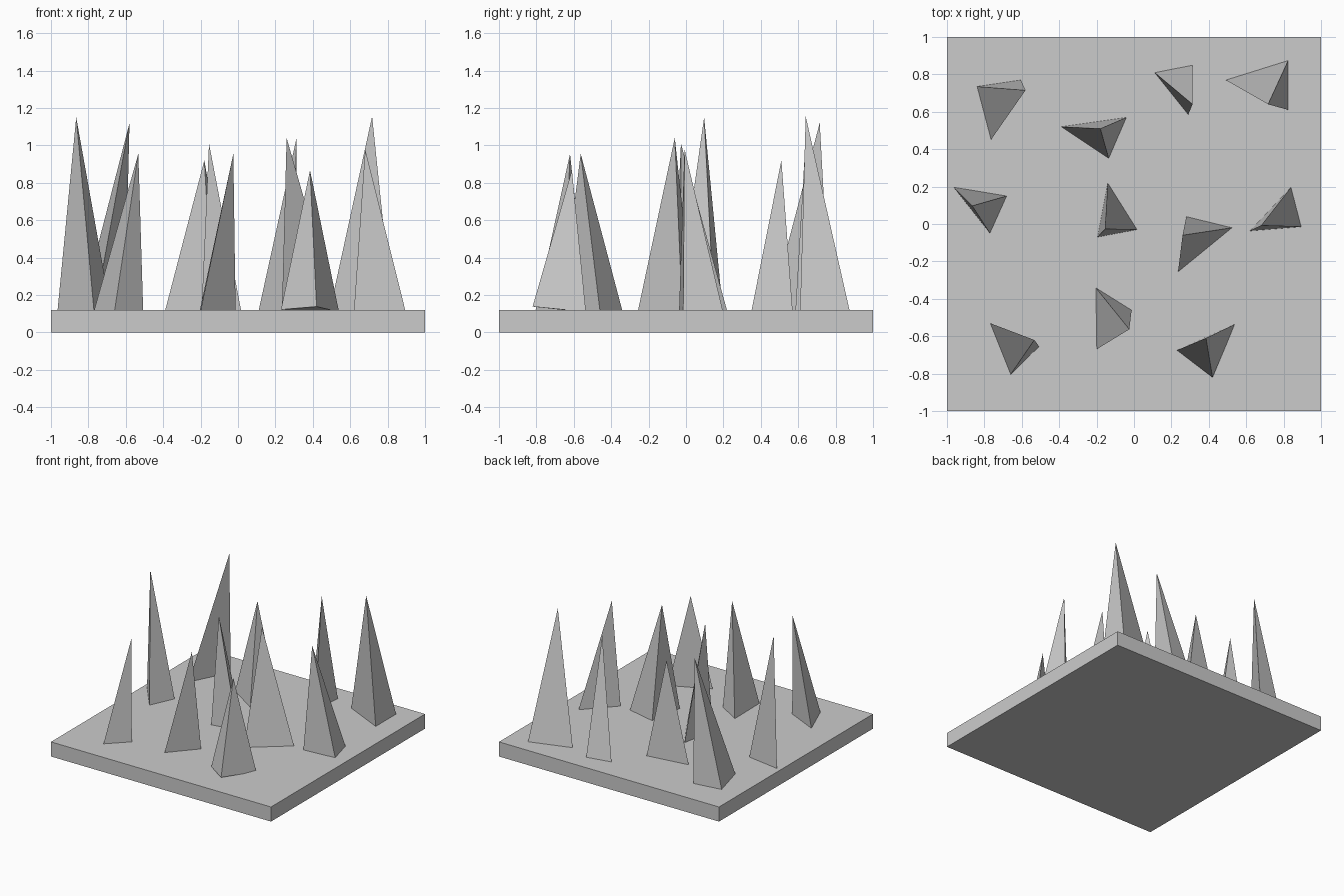
import bpy, bmesh

SLAB_TOP = 0.12

# Base slab
bpy.ops.mesh.primitive_cube_add(size=1, location=(0, 0, SLAB_TOP / 2))
slab = bpy.context.object
slab.name = "base_slab"
slab.scale = (2, 2, SLAB_TOP)
bpy.ops.object.transform_apply(location=True, rotation=False, scale=True)


def add_spike(name, apex, corners, heights=(SLAB_TOP - 0.005,) * 3):
    """Three-sided leaning pyramid, its foot sunk slightly into the slab."""
    bm = bmesh.new()
    for (x, y), z in zip(corners, heights):
        bm.verts.new((x, y, z))
    bm.verts.new(apex)
    bmesh.ops.convex_hull(bm, input=bm.verts[:])
    bmesh.ops.recalc_face_normals(bm, faces=bm.faces[:])
    mesh = bpy.data.meshes.new(name)
    bm.to_mesh(mesh)
    bm.free()
    bpy.context.collection.objects.link(bpy.data.objects.new(name, mesh))


# Spikes: apex, then foot corners in plan
spikes = [
    # back row
    ((-0.58, 0.715, 1.12), ((-0.84, 0.735), (-0.605, 0.77), (-0.765, 0.45))),
    ((-0.18, 0.51, 0.92), ((-0.39, 0.52), (-0.04, 0.57), (-0.135, 0.35))),
    ((0.313, 0.64, 1.04), ((0.11, 0.81), (0.313, 0.85), (0.29, 0.585))),
    ((0.717, 0.64, 1.155), ((0.49, 0.77), (0.825, 0.875), (0.825, 0.61))),
    # middle row
    ((-0.865, 0.097, 1.15), ((-0.965, 0.197), (-0.68, 0.15), (-0.77, -0.05))),
    ((-0.155, -0.027, 1.01), ((-0.14, 0.22), (0.017, -0.03), (-0.195, -0.07))),
    ((0.26, -0.06, 1.04), ((0.28, 0.04), (0.525, -0.02), (0.235, -0.257))),
    ((0.68, -0.008, 0.98), ((0.84, 0.197), (0.895, -0.015), (0.62, -0.037))),
    # front row
    ((-0.533, -0.62, 0.955), ((-0.77, -0.53), (-0.507, -0.655), (-0.66, -0.805))),
    ((-0.025, -0.563, 0.955), ((-0.205, -0.34), (-0.013, -0.46), (-0.2, -0.67))),
]
for i, (apex, corners) in enumerate(spikes, 1):
    add_spike(f"spike_{i:02d}", apex, corners)

# Front right spike, foot tilted so its front corner lifts off the slab
add_spike("spike_tilted", (0.385, -0.61, 0.867),
          ((0.23, -0.675), (0.54, -0.535), (0.42, -0.82)),
          (0.122, 0.11, 0.138))
